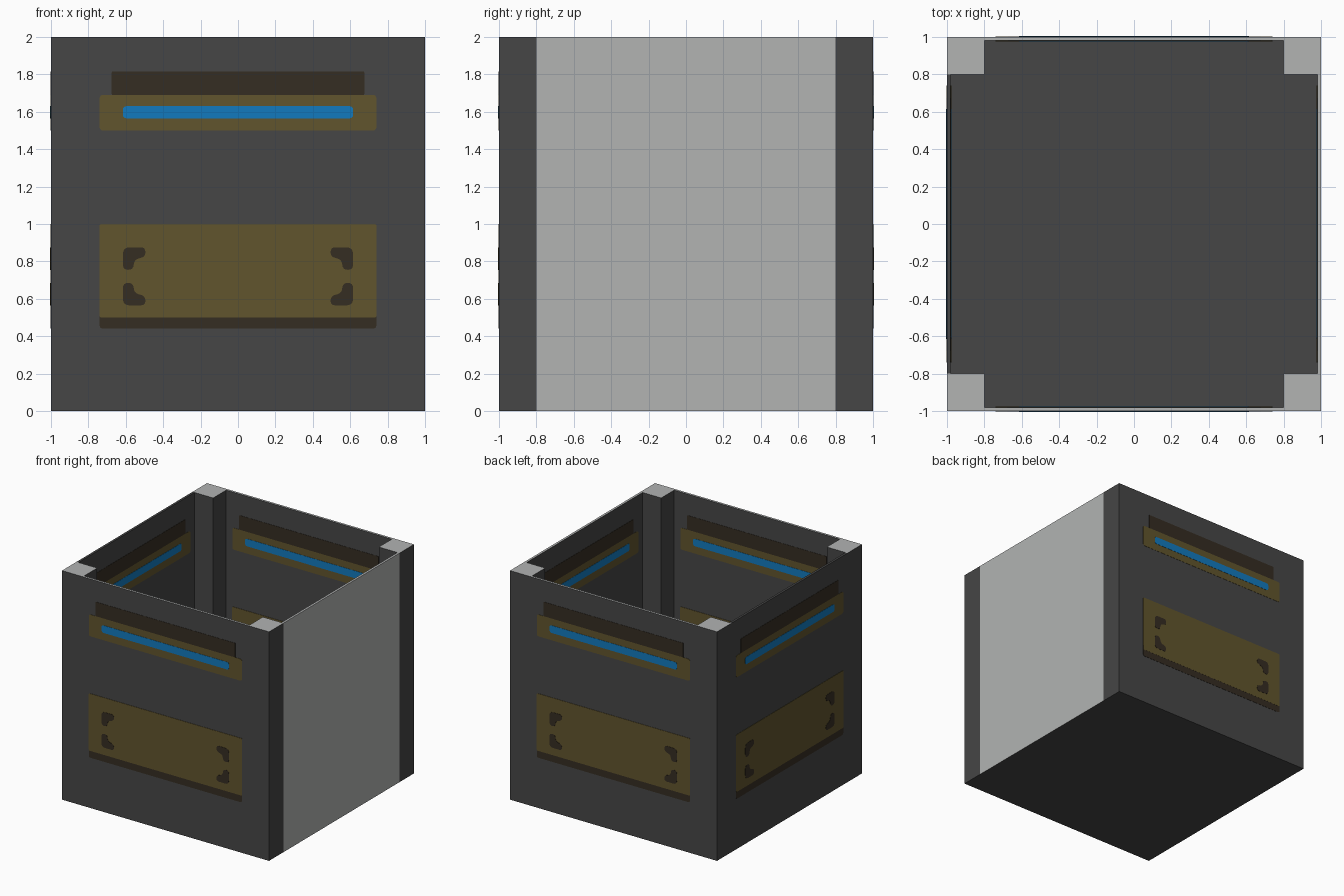
import bpy, bmesh, math
from mathutils import Matrix, Vector

if "Cube" in bpy.data.objects:
    bpy.data.objects.remove(bpy.data.objects["Cube"])


def material(name, rgb):
    m = bpy.data.materials.new(name)
    m.diffuse_color = (*rgb, 1.0)
    m.use_nodes = True
    m.node_tree.nodes["Principled BSDF"].inputs["Base Color"].default_value = m.diffuse_color
    return m


DARK = material("dark_grey", (0.061, 0.061, 0.061))
LIGHT = material("light_grey", (0.445, 0.454, 0.450))
GOLD = material("dull_gold", (0.120, 0.090, 0.026))
BROWN = material("dark_brown", (0.036, 0.026, 0.016))
BLUE = material("bright_blue", (0.006, 0.195, 0.515))

T = 0.02      # wall thickness
POST = 0.8    # inner edge of the corner posts


def finish(name, bm, mats):
    bmesh.ops.recalc_face_normals(bm, faces=bm.faces[:])
    me = bpy.data.meshes.new(name)
    bm.to_mesh(me)
    bm.free()
    for m in mats:
        me.materials.append(m)
    ob = bpy.data.objects.new(name, me)
    bpy.context.collection.objects.link(ob)
    return ob


def box(name, lo, hi, light_dirs=()):
    """Dark box whose faces pointing along light_dirs are light grey."""
    lo, hi = Vector(lo), Vector(hi)
    bm = bmesh.new()
    bmesh.ops.create_cube(bm, size=1.0)
    for v in bm.verts:
        v.co = (lo + hi) / 2 + Vector(c * s for c, s in zip(v.co, hi - lo))
    bm.normal_update()
    for f in bm.faces:
        f.material_index = int(any(f.normal.dot(Vector(d)) > 0.9 for d in light_dirs))
    return finish(name, bm, [DARK, LIGHT])


def rounded(points, radius, steps=4):
    """Round each corner of a 2D outline."""
    out = []
    n = len(points)
    for i in range(n):
        p = Vector(points[i])
        a, b = Vector(points[i - 1]) - p, Vector(points[(i + 1) % n]) - p
        r = min(radius, a.length * 0.49, b.length * 0.49)
        a, b = p + a.normalized() * r, p + b.normalized() * r
        for k in range(steps + 1):
            t = k / steps
            out.append(a * (1 - t) ** 2 + p * 2 * t * (1 - t) + b * t * t)
    return out


def rect(x, z0, z1):
    return [(-x, z0), (x, z0), (x, z1), (-x, z1)]


# Painted marks: outline, corner radius, height above wall, material index
MATS = [GOLD, BROWN, BLUE]
MARKS = [
    (rect(0.675, 1.69, 1.815), 0.004, 0.002, 1),   # upper shadow strip
    (rect(0.74, 1.50, 1.69), 0.02, 0.002, 0),      # gold bar
    (rect(0.615, 1.565, 1.63), 0.02, 0.004, 2),    # blue light
    (rect(0.74, 0.44, 0.56), 0.02, 0.002, 1),      # lower lip
    (rect(0.74, 0.50, 1.00), 0.01, 0.003, 0),      # gold panel
]
BRACKET = [(-0.615, 0.875), (-0.495, 0.875), (-0.495, 0.825),
           (-0.555, 0.81), (-0.56, 0.755), (-0.615, 0.755)]
for sx in (1, -1):
    for sz in (1, -1):
        MARKS.append(([(x * sx, 0.72 + (z - 0.72) * sz) for x, z in BRACKET],
                      0.035, 0.005, 1))


def decorate(name, angle, inside):
    """Marks on one wall, placed by turning the front wall about z."""
    base, sign = (1 - T, -1) if inside else (1.0, 1)
    bm = bmesh.new()
    for outline, radius, height, mat in MARKS:
        pts = rounded(outline, radius)
        near = [bm.verts.new((p.x, -(base + sign * height), p.y)) for p in pts]
        back = [bm.verts.new((p.x, -(base - sign * 0.002), p.y)) for p in pts]
        n = len(pts)
        faces = [bm.faces.new(near), bm.faces.new(back[::-1])]
        faces += [bm.faces.new((near[i], back[i], back[(i + 1) % n], near[(i + 1) % n]))
                  for i in range(n)]
        for f in faces:
            f.material_index = mat
    bm.transform(Matrix.Rotation(angle, 4, 'Z'))
    return finish(name, bm, MATS)


UP = (0, 0, 1)

# Floor
box("floor", (-1 + T, -1 + T, 0), (1 - T, 1 - T, T))

# Corner posts with light tops
for sx, px in ((-1, "left"), (1, "right")):
    for sy, py in ((-1, "front"), (1, "back")):
        xs, ys = sorted((sx * POST, sx)), sorted((sy * POST, sy))
        box(f"{py}_{px}_post", (xs[0], ys[0], 0), (xs[1], ys[1], 2), [UP])

# Walls between the posts; the right one is a plain light panel outside
box("front_wall", (-POST, -1, 0), (POST, -1 + T, 2), [UP])
box("back_wall", (-POST, 1 - T, 0), (POST, 1, 2), [UP])
box("left_wall", (-1, -POST, 0), (-1 + T, POST, 2))
box("right_wall", (1 - T, -POST, 0), (1, POST, 2), [UP, (1, 0, 0)])

# Wall markings, inside everywhere and outside on all but the right wall
for i, side in enumerate(("front", "right", "back", "left")):
    a = i * math.pi / 2
    decorate(f"{side}_inner_marks", a, True)
    if side != "right":
        decorate(f"{side}_outer_marks", a, False)
